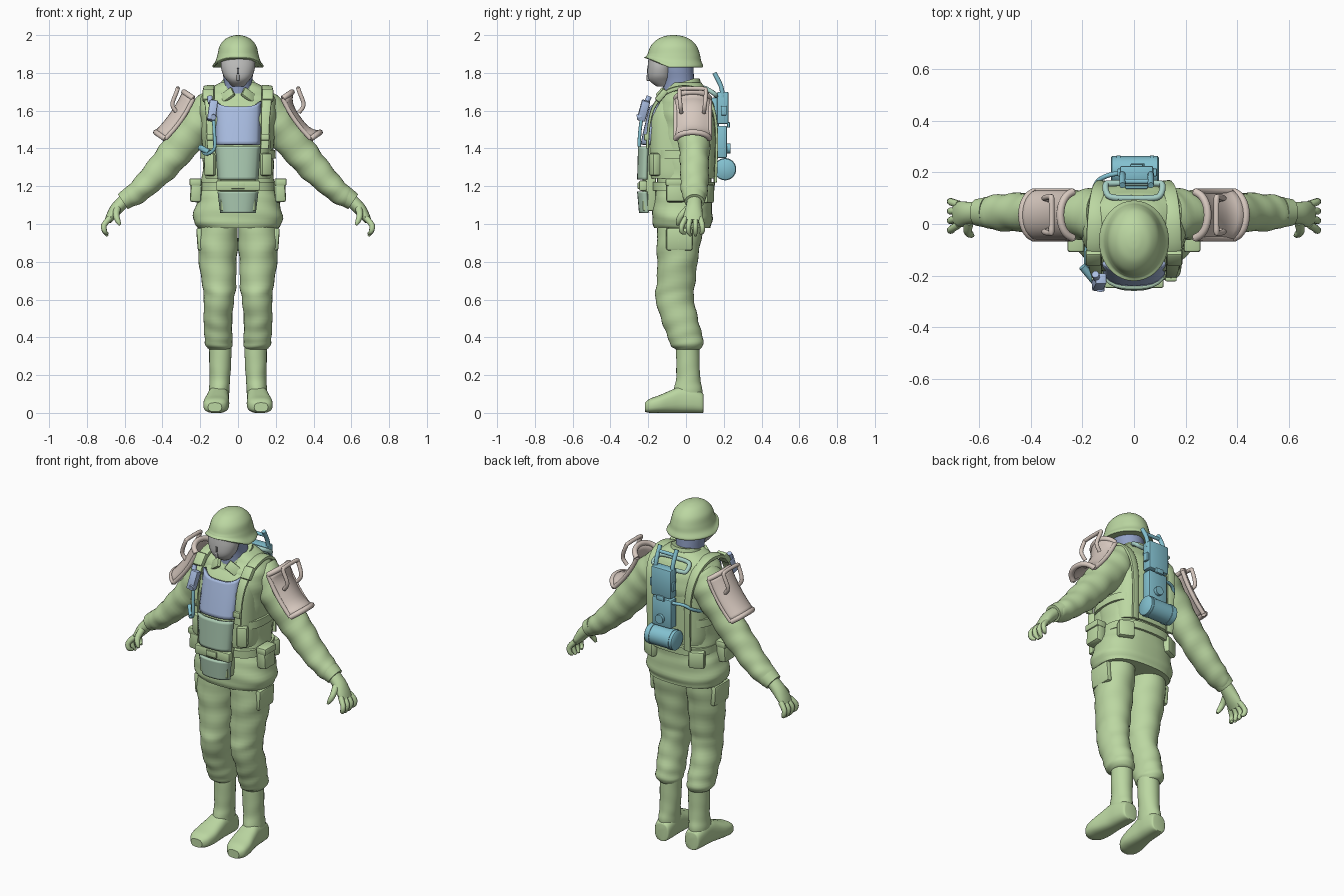
import bpy, bmesh
from math import sin, cos, pi, radians
from mathutils import Vector, Matrix, Euler

if "Cube" in bpy.data.objects:
    bpy.data.objects.remove(bpy.data.objects["Cube"], do_unlink=True)


def material(name, rgb):
    mat = bpy.data.materials.new(name)
    mat.use_nodes = True
    mat.diffuse_color = (*rgb, 1)
    mat.node_tree.nodes["Principled BSDF"].inputs["Base Color"].default_value = (*rgb, 1)
    return mat


green = material("uniform green", (.5, .68, .36))
sage = material("sage armour", (.42, .61, .46))
blue = material("slate blue", (.4, .51, .76))
deep_blue = material("neck blue", (.28, .35, .56))
teal = material("pack teal", (.23, .54, .64))
pale_teal = material("pale teal", (.38, .62, .56))
beige = material("warm beige", (.68, .58, .52))
grey = material("mask grey", (.55, .55, .54))
dark = material("dark slot", (.12, .12, .12))
SIDES = ((1, "left"), (-1, "right"))
made = []


def finish(name, bm, mat, side=1):
    """Mirror if needed, fix normals and link the part."""
    for v in bm.verts:
        v.co.x *= side
    bmesh.ops.recalc_face_normals(bm, faces=bm.faces[:])
    mesh = bpy.data.meshes.new(name)
    bm.to_mesh(mesh)
    bm.free()
    mesh.materials.append(mat)
    ob = bpy.data.objects.new(name, mesh)
    bpy.context.collection.objects.link(ob)
    made.append(ob)
    return ob


def smooth(points, steps):
    """Resample tuples along a flowing curve."""
    out, last = [], len(points) - 1
    for i in range(last):
        quad = [points[max(0, min(last, j))] for j in range(i - 1, i + 3)]
        for s in range(steps):
            t = s / steps
            out.append([.5 * (2*b + (c-a)*t + (2*a - 5*b + 4*c - d)*t*t + (3*b - a - 3*c + d)*t**3)
                        for a, b, c, d in zip(*quad)])
    return out + [list(points[-1])]


def unit(axis):
    return Vector([axis == name for name in "XYZ"])


def loft(name, rings, mat, side=1, n=28, power=2, axis=None, fold=0, ref="Y", steps=5, shape=None):
    """Skin rings of (x, y, z, radius across, radius along ref); axis fixes the ring direction."""
    rings = smooth(rings, steps)
    b = unit(ref)
    centres = [Vector(r[:3]) for r in rings]
    bm, rows = bmesh.new(), []
    for i, (c, r) in enumerate(zip(centres, rings)):
        t = centres[min(i + 1, len(rings) - 1)] - centres[max(i - 1, 0)]
        t = unit(axis) if axis else t.normalized()
        b = (b - t * b.dot(t)).normalized()
        a = b.cross(t)
        row = []
        for k in range(n):
            th = 2 * pi * k / n
            cu, su = cos(th), sin(th)
            cu = abs(cu) ** (2 / power) * (1 if cu > 0 else -1)
            su = abs(su) ** (2 / power) * (1 if su > 0 else -1)
            f = 1 + fold * (sin(1.3 * i + 2.2 * sin(th + .4)) + .6 * sin(3 * th + .7 * i))
            p = c + a * r[3] * cu * f + b * r[4] * su * f
            if shape:
                p.z += shape(p)
            row.append(bm.verts.new(p))
        rows.append(row)
    for low, high in zip(rows, rows[1:]):
        for k in range(n):
            m = (k + 1) % n
            bm.faces.new((low[k], low[m], high[m], high[k]))
    bm.faces.new(rows[0])
    bm.faces.new(rows[-1])
    return finish(name, bm, mat, side)


def pipe(name, points, r, mat, side=1, ref="Y", steps=4):
    return loft(name, [(*p, r, r) for p in points], mat, side, n=16, ref=ref, steps=steps)


def box(name, at, size, mat, side=1, turn=(0, 0, 0), bevel=.008):
    bm = bmesh.new()
    rot = Euler([radians(d) for d in turn]).to_matrix().to_4x4()
    bmesh.ops.create_cube(bm, size=1, matrix=Matrix.Translation(at) @ rot @ Matrix.Diagonal((*size, 1)))
    bmesh.ops.bevel(bm, geom=bm.edges[:], offset=bevel, segments=2, profile=.5, affect="EDGES")
    return finish(name, bm, mat, side)


def sheet(name, place, mat, side=1, thick=.015, nu=10, nv=12):
    """Thick curved panel from place(u, v), with u and v from -1 to 1."""
    bm = bmesh.new()
    g = [[bm.verts.new(place(2*i/nu - 1, 2*j/nv - 1)) for j in range(nv + 1)] for i in range(nu + 1)]
    for i in range(nu):
        for j in range(nv):
            bm.faces.new((g[i][j], g[i+1][j], g[i+1][j+1], g[i][j+1]))
    ob = finish(name, bm, mat, side)
    mod = ob.modifiers.new("thickness", "SOLIDIFY")
    mod.thickness, mod.offset = thick, 0
    return ob


def plate(name, low, high, mat, dip=0):
    """Chest panel between two edges of (z, half width, y)."""
    def place(u, v):
        t = (v + 1) / 2
        z, w, y = (a + (b - a) * t for a, b in zip(low, high))
        return u * w, y + .03 * u ** 4 + .01 * u * u, z - dip * t * t * (1 - u ** 4)
    return sheet(name, place, mat, thick=.018)


# Jacket, vest and belts
loft("jacket", [(0, -.02, .98, .215, .15), (0, -.02, 1.03, .238, .16), (0, -.018, 1.12, .218, .155),
                (0, -.01, 1.2, .196, .145), (0, -.005, 1.32, .187, .147), (0, -.005, 1.45, .192, .157),
                (0, 0, 1.57, .205, .16), (0, 0, 1.66, .2, .138), (0, .005, 1.715, .155, .1),
                (0, 0, 1.75, .09, .08)], green, n=48, power=2.5, axis="Z", fold=.012)
loft("vest", [(0, -.02, 1.24, .175, .168), (0, -.02, 1.3, .18, .174), (0, -.02, 1.5, .177, .178),
              (0, -.015, 1.6, .168, .165), (0, -.01, 1.67, .14, .12)], green, n=40, power=3.4, axis="Z")
for z, label in ((1.2, "waist_belt"), (1.37, "chest_belt")):
    loft(label, [(0, -.015, z - .022, .2, .166), (0, -.015, z + .022, .198, .168)],
         green, n=40, power=2.8, axis="Z", steps=1)

# Front armour panels
box("apron_backing", (0, -.195, 1.24), (.185, .07, .34), green)
plate("chest_panel", (1.42, .113, -.232), (1.65, .118, -.185), blue, dip=.03)
plate("belly_panel", (1.235, .102, -.25), (1.41, .114, -.245), sage)
plate("groin_panel", (1.06, .088, -.24), (1.172, .102, -.25), sage)
box("panel_strap", (0, -.228, 1.203), (.23, .04, .055), green)
box("strap_buckle", (0, -.25, 1.203), (.07, .012, .035), green, bevel=.004)

# Head, mask, collar and helmet
loft("neck", [(0, -.04, 1.64, .075, .085), (0, -.04, 1.75, .075, .083), (0, -.05, 1.82, .083, .09),
              (0, -.06, 1.9, .085, .1)], deep_blue, axis="Z")
loft("face_mask", [(0, -.12, 1.728, .03, .035), (0, -.135, 1.755, .055, .055), (0, -.138, 1.785, .077, .064),
                   (0, -.137, 1.83, .09, .066), (0, -.137, 1.875, .09, .062)], grey, axis="Z", power=2.1)
box("mask_slot", (0, -.2025, 1.81), (.012, .008, .03), dark, bevel=.003)
box("mask_ridge", (0, -.2, 1.775), (.014, .016, .035), grey, bevel=.004)
loft("collar", [(0, -.015, 1.65, .12, .12), (0, -.02, 1.71, .103, .11), (0, -.02, 1.77, .088, .092)], green,
     axis="Z", shape=lambda p: -.045 * max(0, min(1, (.04 - p.y) / .14)))
helmet_lift = lambda p: .045 * max(0, min(1, (-.09 - p.y) / .12)) * max(0, (1.9 - p.z) / .065)
loft("helmet", [(0, -.065, 1.828, .132, .152), (0, -.065, 1.838, .135, .156), (0, -.065, 1.865, .118, .145),
                (0, -.065, 1.9, .108, .138), (0, -.065, 1.945, .096, .12), (0, -.065, 1.98, .066, .083),
                (0, -.065, 1.996, .03, .04), (0, -.065, 2, .004, .005)], green, n=40, axis="Z", shape=helmet_lift)

for s, label in SIDES:
    # Legs and boots
    loft(label + "_trouser_leg", [(.105, -.025, 1.04, .1, .12), (.108, -.038, .92, .108, .118),
         (.107, -.045, .8, .1, .107), (.1, -.055, .68, .09, .102), (.1, -.06, .6, .08, .102),
         (.107, -.035, .5, .076, .098), (.104, -.01, .42, .074, .094), (.102, .005, .36, .072, .087),
         (.095, .008, .335, .055, .062)], green, s, axis="Z", fold=.022)
    loft(label + "_boot_shaft", [(.093, .01, .38, .06, .062), (.094, .01, .27, .058, .062),
         (.096, .012, .18, .054, .064), (.1, .01, .12, .054, .076), (.1, .01, .06, .05, .076)],
         green, s, axis="Z", fold=.008)
    loft(label + "_boot_foot", [(.1, .092, .05, .048, .034), (.1, .083, .055, .055, .047),
         (.102, .03, .068, .068, .055), (.105, -.03, .07, .07, .057), (.109, -.08, .06, .06, .062),
         (.115, -.14, .047, .047, .068), (.12, -.19, .038, .038, .06), (.122, -.218, .03, .024, .036)],
         green, s, power=2.7, axis="Y", ref="X")
    box(label + "_thigh_pocket", (.2, -.035, .92), (.035, .14, .12), green, s, (0, 4, 0), .012)

    # Arms and hands
    loft(label + "_sleeve", [(.12, .035, 1.62, .1, .1), (.18, .035, 1.565, .107, .1), (.25, .04, 1.48, .095, .09),
         (.33, .045, 1.38, .087, .08), (.4, .045, 1.3, .08, .076), (.48, .045, 1.215, .067, .074),
         (.55, .045, 1.155, .058, .066), (.6, .045, 1.125, .046, .05)], green, s, fold=.03)
    loft(label + "_cuff", [(.57, .045, 1.145, .054, .06), (.61, .045, 1.118, .047, .052)], green, s, steps=2)
    loft(label + "_palm", [(.59, .045, 1.135, .034, .038), (.64, .042, 1.085, .034, .044),
         (.67, .038, 1.045, .027, .05), (.69, .036, 1.015, .018, .048)], green, s, n=16)
    for k in range(4):
        y, spread, reach = .076 - .026 * k, .01 * (1 - k), .012 * (k % 3 > 0)
        loft(label + "_finger_%d" % (k + 1), [(.68, y, 1.03, .016, .015), (.71, y + spread, .992, .015, .014),
             (.705, y + spread, .96, .013, .013), (.692, y, .95 - reach, .007, .007)], green, s, n=10, steps=3)
    loft(label + "_thumb", [(.64, .01, 1.08, .02, .02), (.645, -.025, 1.045, .017, .017),
         (.635, -.04, 1.015, .014, .014), (.625, -.045, .995, .007, .007)], green, s, n=10, ref="X", steps=3)

    # Shoulder guard with rolled rims and a grab handle; the left one is dished
    def guard(u, n, v):
        return (.35 - .571*u + .82*n, .035 + v, 1.585 + .82*u + .571*n)

    def shell(u, v):
        dish = .035 * (1 - v ** 4) * (1 - u ** 4) if s > 0 else 0
        return guard(.13 * u, -.06 * v * v + .012 * u * u - dish, .09 * sin(1.3 * v) / sin(1.3))
    sheet(label + "_shoulder_guard", shell, beige, s, .018)
    for end, part in ((-1, "lower"), (1, "upper")):
        pipe(label + "_guard_%s_rim" % part, [shell(end, v / 4) for v in range(-4, 5)], .015, beige, s, "X", 2)
    for edge, part in ((-1, "front"), (1, "back")):
        pipe(label + "_guard_%s_edge" % part, [shell(u / 2, edge) for u in range(-2, 3)], .012, beige, s, "Y", 2)
    pipe(label + "_guard_handle", [guard(.02, -.02, -.06), guard(.04, .025, -.065), guard(.11, .045, -.07),
         guard(.125, .05, -.055), guard(.125, .05, .055), guard(.11, .045, .07), guard(.04, .025, .065),
         guard(.02, -.02, .06)], .011, beige, s, "Y")

    # Harness straps, pads and pouches
    loft(label + "_shoulder_strap", [(.142, -.205, 1.4, .008, .022), (.145, -.195, 1.53, .008, .022),
         (.15, -.165, 1.63, .01, .026), (.155, -.09, 1.705, .012, .03), (.15, .03, 1.72, .012, .03),
         (.14, .125, 1.65, .01, .026), (.125, .16, 1.5, .008, .022), (.12, .155, 1.22, .008, .022)],
         green, s, n=12, power=4, ref="X")
    box(label + "_strap_pad", (.157, -.13, 1.68), (.062, .035, .075), green, s, (-40, 0, 0), .01)
    box(label + "_strap_clip", (.143, -.212, 1.46), (.045, .02, .035), green, s, bevel=.005)
    box(label + "_lapel", (.055, -.128, 1.682), (.075, .02, .055), green, s, (-30, 35, 18), .006)
    box(label + "_vest_pouch", (.145, -.165, 1.315), (.06, .05, .12), green, s, (0, 0, 25), .012)
    box(label + "_hip_pouch", (.222, -.055, 1.175), (.06, .1, .12), green, s, (0, -4, 0), .014)
    box(label + "_hip_pouch_flap", (.225, -.055, 1.222), (.066, .108, .04), green, s, bevel=.01)
    box(label + "_rear_pouch", (.15, .11, 1.16), (.09, .055, .1), green, s, (0, 0, -25), .014)

# Back unit: two cases, tank, valve and carrying frame
box("pack_upper_case", (.01, .195, 1.615), (.13, .06, .17), teal)
box("pack_lower_case", (.01, .19, 1.435), (.125, .055, .17), teal)
box("pack_mount", (.01, .155, 1.52), (.09, .04, .3), teal)
loft("pack_tank", [(-.09, .207, 1.29, .05, .05), (-.085, .207, 1.29, .056, .056), (.092, .207, 1.29, .056, .056),
                   (.097, .207, 1.29, .05, .05)], teal, n=32, steps=1)
for x in (-.06, .07):
    loft("tank_band", [(x - .008, .207, 1.29, .059, .059), (x + .008, .207, 1.29, .059, .059)], teal, n=32, steps=1)
pipe("pack_valve", [(.015, .2, 1.4), (.015, .235, 1.4)], .026, teal, ref="X", steps=1)
box("pack_latch", (.01, .225, 1.525), (.05, .016, .03), teal, bevel=.005)
for x in (-.045, .065):
    pipe("pack_upright", [(x, .195, 1.67), (x, .185, 1.73), (x, .15, 1.8)], .012, teal, ref="X")
    box("pack_side_clip", (x * 1.25, .2, 1.6), (.016, .03, .05), teal, bevel=.004)
pipe("pack_crossbar", [(-.05, .165, 1.77), (.07, .165, 1.77)], .01, teal, steps=1)
pipe("yoke_frame", [(-.06, .1, 1.72), (-.1, .11, 1.715), (-.11, .15, 1.69), (-.08, .158, 1.68),
                    (.08, .158, 1.68), (.11, .15, 1.69), (.1, .11, 1.715), (.06, .1, 1.72),
                    (-.06, .1, 1.72)], .012, pale_teal, ref="Z")

# Chest device and its hose
box("chest_device", (-.135, -.225, 1.6), (.045, .045, .11), blue, turn=(-15, 8, 0))
pipe("device_nozzle", [(-.145, -.21, 1.64), (-.15, -.195, 1.675)], .014, blue, steps=1)
pipe("device_knob", [(-.13, -.235, 1.57), (-.13, -.26, 1.565)], .015, blue, ref="X", steps=1)
pipe("air_hose", [(-.04, .2, 1.5), (-.11, .185, 1.5), (-.15, .15, 1.47), (-.165, .06, 1.43), (-.18, -.06, 1.4),
                  (-.185, -.15, 1.385), (-.165, -.215, 1.37), (-.125, -.245, 1.4), (-.125, -.245, 1.48),
                  (-.13, -.235, 1.56)], .009, teal, ref="Z")
pipe("hose_coupling", [(-.2, -.165, 1.405), (-.15, -.225, 1.378)], .015, teal, ref="Z", steps=1)

# Soft shading with crisp edges
bpy.ops.object.select_all(action="DESELECT")
for ob in made:
    ob.select_set(True)
bpy.context.view_layer.objects.active = made[0]
bpy.ops.object.shade_smooth_by_angle(angle=radians(40))
